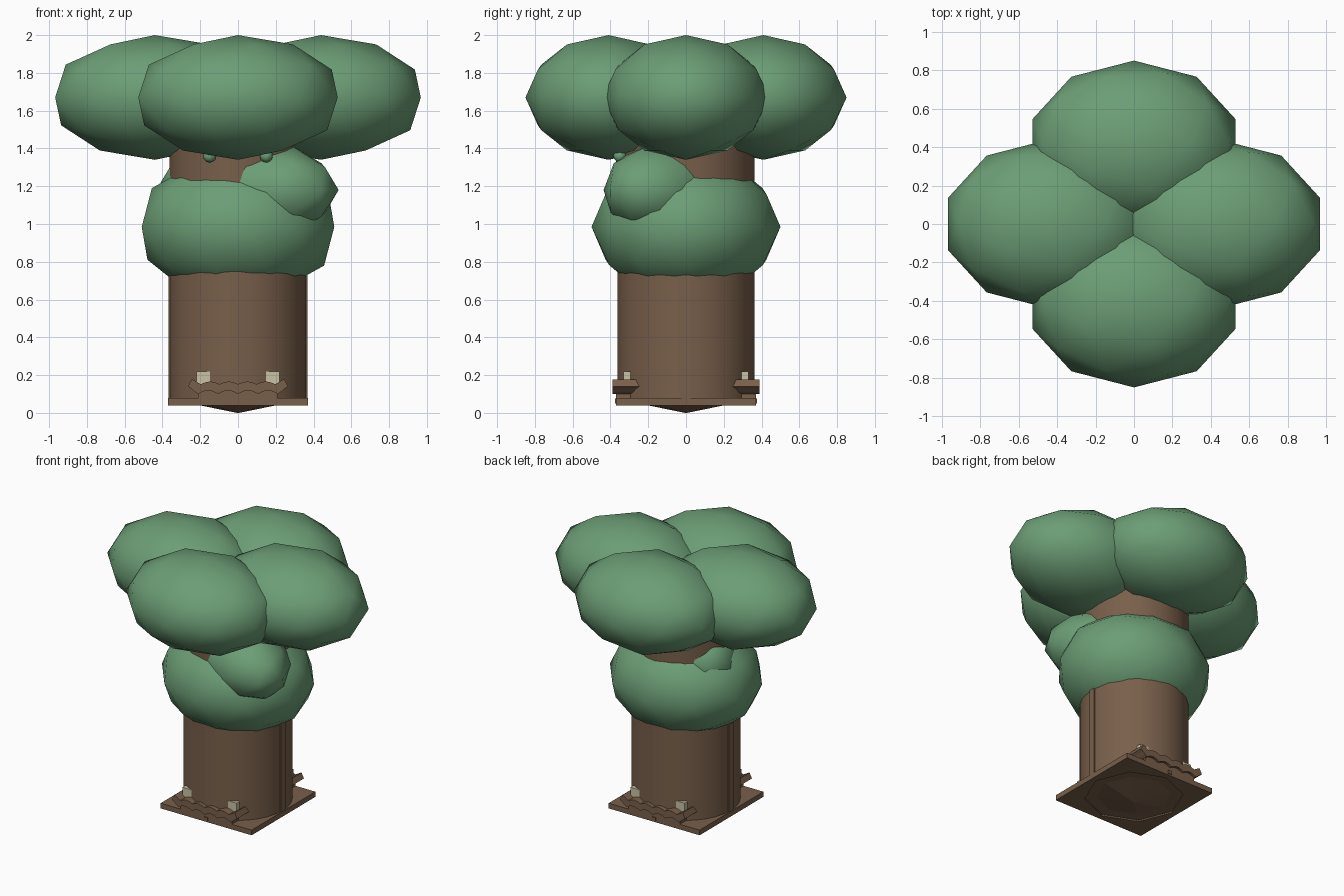
import bpy, bmesh, math
from mathutils import Matrix

if "Cube" in bpy.data.objects:
    bpy.data.objects.remove(bpy.data.objects["Cube"])


def material(name, rgb):
    m = bpy.data.materials.new(name)
    m.diffuse_color = (*rgb, 1)
    m.use_nodes = True
    m.node_tree.nodes["Principled BSDF"].inputs["Base Color"].default_value = m.diffuse_color
    return m


LEAF = material("leaf green", (0.15, 0.34, 0.18))
BARK = material("bark brown", (0.19, 0.115, 0.07))
CREAM = material("cream", (0.60, 0.54, 0.38))


def finish(bm, name, mat, smooth=None):
    bmesh.ops.recalc_face_normals(bm, faces=bm.faces)
    mesh = bpy.data.meshes.new(name)
    bm.to_mesh(mesh)
    bm.free()
    mesh.materials.append(mat)
    ob = bpy.data.objects.new(name, mesh)
    bpy.context.collection.objects.link(ob)
    if smooth:
        bpy.ops.object.select_all(action='DESELECT')
        ob.select_set(True)
        bpy.context.view_layer.objects.active = ob
        bpy.ops.object.shade_smooth_by_angle(angle=math.radians(smooth))
    return ob


def foliage(name, center, radii, turn=0):
    bm = bmesh.new()
    bmesh.ops.create_icosphere(bm, subdivisions=2, radius=1)
    m = (Matrix.Translation(center) @ Matrix.Rotation(math.radians(turn), 4, 'Z')
         @ Matrix.Diagonal((*radii, 1)))
    bm.transform(m)
    return finish(bm, name, LEAF, 80)


def box(name, lo, hi, mat):
    bm = bmesh.new()
    bmesh.ops.create_cube(bm, size=1)
    for v in bm.verts:
        for i in range(3):
            v.co[i] = hi[i] if v.co[i] > 0 else lo[i]
    return finish(bm, name, mat)


def tube(name, r_low, r_high, z0, z1, sides, mat, caps=True, smooth=40):
    bm = bmesh.new()
    bmesh.ops.create_cone(bm, cap_ends=caps, segments=sides, radius1=r_low,
                          radius2=r_high, depth=z1 - z0)
    bm.transform(Matrix.Translation((0, 0, (z0 + z1) / 2)))
    return finish(bm, name, mat, smooth)


# Foliage: four crown clumps, a collar, and a slanted clump between
for s, side, end in ((-1, "left", "front"), (1, "right", "back")):
    foliage("crown_" + side, (s * 0.44, 0, 1.67), (0.555, 0.44, 0.33))
    foliage("crown_" + end, (0, s * 0.41, 1.67), (0.555, 0.44, 0.33))
foliage("foliage_collar", (0, 0, 0.985), (0.536, 0.5, 0.39))
foliage("foliage_middle", (0.05, -0.07, 1.18), (0.53, 0.30, 0.27), -30)

# Small buds under the front crown
for s in (-1, 1):
    foliage("bud", (s * 0.15, -0.35, 1.36), (0.035, 0.035, 0.035))

# Trunk, side ribs and pointed root
tube("trunk", 0.363, 0.363, 0.05, 1.6, 32, BARK)
for s in (-1, 1):
    xs = sorted((s * 0.33, s * 0.368))
    box("trunk_rib", (xs[0], -0.025, 0.04), (xs[1], 0.025, 1.0), BARK)
tube("root_tip", 0.005, 0.30, 0.0, 0.06, 8, BARK, smooth=None)

# Square base frame with an octagonal opening underneath
bm = bmesh.new()
inner, outer = [], []
for i in range(8):
    a = i * math.pi / 4
    c, s = math.cos(a), math.sin(a)
    k = 0.37 / max(abs(c), abs(s))
    outer.append(bm.verts.new((k * c, k * s, 0.04)))
    inner.append(bm.verts.new((0.33 * c, 0.33 * s, 0.04)))
for i in range(8):
    j = (i + 1) % 8
    bm.faces.new((outer[i], outer[j], inner[j], inner[i]))
ext = bmesh.ops.extrude_face_region(bm, geom=bm.faces[:])
for e in ext["geom"]:
    if isinstance(e, bmesh.types.BMVert):
        e.co.z += 0.038
finish(bm, "base_frame", BARK)


# Scalloped ledge profile, seen along y: wavy top and arched lower edge
def ledge(name, y0, y1):
    n = 30
    top, low = [], []
    for i in range(n + 1):
        t = i / n * 2 - 1
        wave = abs(math.sin(t * 2.5 * math.pi))
        end = max(0, abs(t) - 0.85) / 0.15
        top.append((t * 0.245 , 0.152 + 0.014 * wave + 0.012 * end))
        low.append((t * 0.265, 0.10 + 0.018 * wave + 0.022 * end))
    bm = bmesh.new()
    rows = [[bm.verts.new((x, y, z)) for x, z in line]
            for y in (y0, y1) for line in (top, low)]
    ft, fl, bt, bl = rows
    for a, b in ((ft, fl), (bt, bl), (ft, bt), (fl, bl)):
        for i in range(n):
            bm.faces.new((a[i], a[i + 1], b[i + 1], b[i]))
    for i in (0, n):
        bm.faces.new((ft[i], fl[i], bl[i], bt[i]))
    return finish(bm, name, BARK)


# Ledges with pale blocks at front and back
for s, end in ((-1, "front"), (1, "back")):
    def span(a, b):
        return sorted((s * a, s * b))
    y = span(0.25, 0.37)
    box(end + "_step", (-0.21, y[0], 0.07), (0.21, y[1], 0.125), BARK)
    y = span(0.24, 0.388)
    ledge(end + "_ledge", y[0], y[1])
    y = span(0.295, 0.33)
    for x in (-0.17, 0.17):
        box(end + "_block", (x - 0.05, y[0], 0.15), (x + 0.05, y[1], 0.22), CREAM)
    # Dark-edged peg set in the base edge
    y = span(0.35, 0.377)
    box(end + "_peg", (-0.014, y[0], 0.05), (0.014, y[1], 0.075), BARK)
